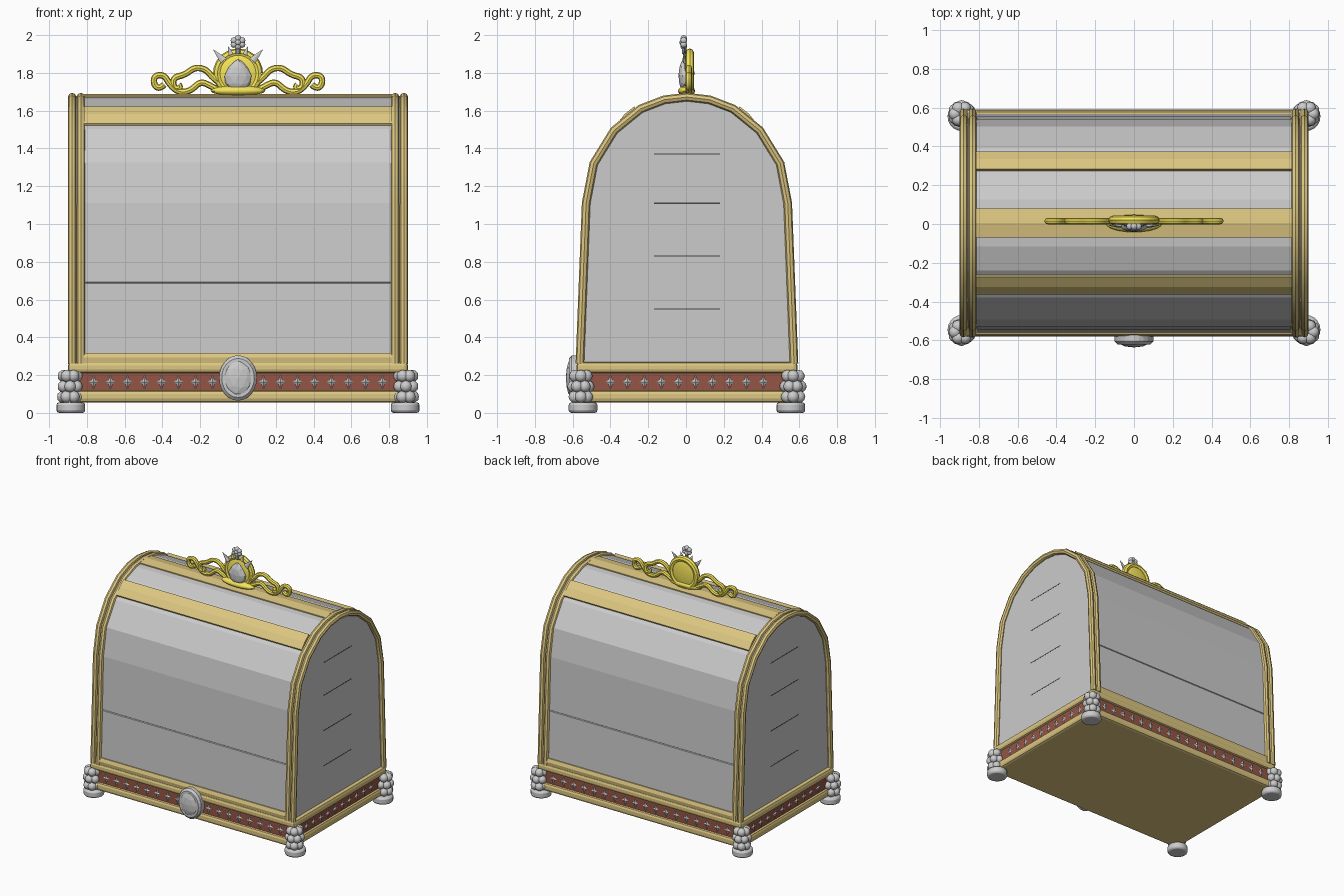
import bpy, bmesh, math
from mathutils import Matrix, Vector

if "Cube" in bpy.data.objects:
    bpy.data.objects.remove(bpy.data.objects["Cube"])

Y0 = 0.005  # depth centre of the body


def material(name, rgb):
    m = bpy.data.materials.new(name)
    m.diffuse_color = (*rgb, 1)
    m.use_nodes = True
    m.node_tree.nodes["Principled BSDF"].inputs["Base Color"].default_value = m.diffuse_color
    return m


BRASS = material("brass", (0.72, 0.57, 0.22))
GOLD = material("bright_gold", (0.92, 0.78, 0.10))
RED = material("red_band", (0.30, 0.09, 0.06))
DARK = material("dark_seam", (0.06, 0.06, 0.05))


def finish(name, bm, mat=None, smooth=None, bevel=0):
    bmesh.ops.recalc_face_normals(bm, faces=bm.faces)
    me = bpy.data.meshes.new(name)
    bm.to_mesh(me)
    bm.free()
    ob = bpy.data.objects.new(name, me)
    bpy.context.collection.objects.link(ob)
    if mat:
        me.materials.append(mat)
    if bevel:
        b = ob.modifiers.new("bevel", 'BEVEL')
        b.width, b.segments = bevel, 2
    if smooth:
        bpy.ops.object.select_all(action='DESELECT')
        ob.select_set(True)
        bpy.context.view_layer.objects.active = ob
        bpy.ops.object.shade_smooth_by_angle(angle=math.radians(smooth))
    return ob


def place(loc, scale=(1, 1, 1), rot=(0, 'X')):
    return (Matrix.Translation(loc) @ Matrix.Rotation(rot[0], 4, rot[1])
            @ Matrix.Diagonal((*scale, 1)))


def box(name, lo, hi, mat=None, bevel=0):
    bm = bmesh.new()
    lo, hi = Vector(lo), Vector(hi)
    bmesh.ops.create_cube(bm, size=1, matrix=place((lo + hi) / 2, hi - lo))
    return finish(name, bm, mat, bevel=bevel)


def prism(bm, pts, axis_from, axis_to):
    """Extrude a y-z outline along x."""
    f = bm.faces.new([bm.verts.new((axis_from, y + Y0, z)) for y, z in pts])
    r = bmesh.ops.extrude_face_region(bm, geom=[f])
    bmesh.ops.translate(bm, vec=(axis_to - axis_from, 0, 0),
                        verts=[v for v in r['geom'] if isinstance(v, bmesh.types.BMVert)])


def tube(name, pts, radius, mat, smooth_path=False):
    cu = bpy.data.curves.new(name, 'CURVE')
    cu.dimensions = '3D'
    cu.bevel_depth, cu.bevel_resolution, cu.use_fill_caps = radius, 2, True
    sp = cu.splines.new('NURBS' if smooth_path else 'POLY')
    sp.points.add(len(pts) - 1)
    for p, co in zip(sp.points, pts):
        p.co = (*co, 1)
    if smooth_path:
        sp.order_u, sp.use_endpoint_u, sp.resolution_u = 3, True, 5
    ob = bpy.data.objects.new(name, cu)
    bpy.context.collection.objects.link(ob)
    cu.materials.append(mat)
    bpy.ops.object.select_all(action='DESELECT')
    ob.select_set(True)
    bpy.context.view_layer.objects.active = ob
    bpy.ops.object.convert(target='MESH')
    bpy.ops.object.shade_smooth_by_angle(angle=math.radians(40))


# Base: two rounded mouldings with a red band between
for name, hx, hy, z0, z1, mat, bev in (
        ("lower_moulding", 0.90, 0.583, 0.055, 0.12, BRASS, 0.02),
        ("red_band", 0.882, 0.567, 0.11, 0.22, RED, 0),
        ("upper_moulding", 0.90, 0.585, 0.21, 0.27, BRASS, 0.02)):
    box(name, (-hx, Y0 - hy, z0), (hx, Y0 + hy, z1), mat, bev)

# Four-pointed studs on the band
bm = bmesh.new()


def star(origin, u, n):
    w, ring = Vector((0, 0, 1)), []
    for k in range(8):
        a = k * math.pi / 4
        r = (0.027 if k % 4 == 0 else 0.036) if k % 2 == 0 else 0.015
        ring.append(bm.verts.new(origin + u * (r * math.cos(a)) + w * (r * math.sin(a))))
    tip = bm.verts.new(origin + n * 0.01)
    for k in range(8):
        bm.faces.new((ring[k], ring[(k + 1) % 8], tip))
    bm.faces.new(ring[::-1])


for s in (-1, 1):
    for i in range(18):
        star(Vector((-0.765 + 0.09 * i, Y0 + s * 0.567, 0.163)), Vector((1, 0, 0)), Vector((0, s, 0)))
    for i in range(10):
        star(Vector((s * 0.882, Y0 - 0.405 + 0.09 * i, 0.163)), Vector((0, 1, 0)), Vector((s, 0, 0)))
finish("band_studs", bm)

# Corner feet: rounded disc under a cluster of beads
for sx in (-1, 1):
    for sy in (-1, 1):
        cx, cy = sx * 0.885, Y0 + sy * 0.55
        bm = bmesh.new()
        bmesh.ops.create_cone(bm, cap_ends=True, segments=20, radius1=0.076, radius2=0.076,
                              depth=0.056, matrix=place((cx, cy, 0.028)))
        finish("foot_disc", bm, smooth=40, bevel=0.014)
        bm = bmesh.new()
        for z, ring, r, off in ((0.085, 0.037, 0.033, 0), (0.14, 0.040, 0.032, 0.5), (0.195, 0.034, 0.033, 0)):
            for k in range(6):
                a = (k + off) * math.pi / 3
                p = (cx + sx * 0.004 + ring * math.cos(a), cy + sy * 0.012 + ring * math.sin(a), z)
                bmesh.ops.create_icosphere(bm, subdivisions=2, radius=r, matrix=place(p))
        finish("foot_beads", bm, smooth=40)

# Body: faceted barrel outline with a fine groove at the lid seam
side = [(0.565, 0.26), (0.551, 0.686), (0.545, 0.69), (0.551, 0.694), (0.536, 1.11), (0.497, 1.325),
        (0.385, 1.502), (0.245, 1.617), (0.12, 1.663), (0, 1.677)]


def full(half):
    return half + [(-y, z) for y, z in half[-2::-1]]


bm = bmesh.new()
prism(bm, full(side), -0.87, 0.87)
finish("chest_body", bm)

# Horizontal seams on the end panels
for s in (-1, 1):
    for z in (0.55, 0.83, 1.11, 1.37):
        box("end_panel_seam", (s * 0.87 - 0.001, -0.17, z - 0.003), (s * 0.87 + 0.001, 0.18, z + 0.003), DARK)

# Double arched trim at each end
arch = full([(0.567, 0.26), (0.534, 1.11), (0.494, 1.32), (0.386, 1.495), (0.245, 1.61), (0.12, 1.658), (0, 1.672)])
for s in (-1, 1):
    for n, x in (("outer_arch_trim", 0.878), ("inner_arch_trim", 0.832)):
        tube(n, [(s * x, y + Y0, z) for y, z in arch], 0.0225, BRASS)

# Long brass strips on the lid and along the foot of the walls
bm = bmesh.new()
for s in (-1, 1):
    prism(bm, [(s * y, z) for y, z in ((0.355, 1.51), (0.368, 1.533), (0.33, 1.582), (0.278, 1.623), (0.265, 1.59))],
          -0.815, 0.815)
    prism(bm, [(s * y, z) for y, z in ((0.54, 0.265), (0.578, 0.265), (0.582, 0.292), (0.572, 0.318), (0.54, 0.318))],
          -0.815, 0.815)
prism(bm, [(-0.072, 1.64), (-0.074, 1.677), (0, 1.689), (0.074, 1.677), (0.072, 1.64)], -0.815, 0.815)
finish("brass_strips", bm, BRASS)

# Front oval medallion: stepped rim and faceted dome
bm = bmesh.new()
for rx, rz, y0, y1, t in ((0.1, 0.12, -0.56, -0.605, 1), (0.1, 0.12, -0.605, -0.62, 0.86)):
    bmesh.ops.create_cone(bm, cap_ends=True, segments=24, radius1=1, radius2=t, depth=1,
                          matrix=place((0, (y0 + y1) / 2, 0.185), (rx, y0 - y1, rz))
                          @ Matrix.Rotation(math.pi / 2, 4, 'X'))
bmesh.ops.create_icosphere(bm, subdivisions=2, radius=1, matrix=place((0, -0.61, 0.185), (0.078, 0.026, 0.098)))
finish("front_medallion", bm)

# Crest: domed disc, ring, and foot
bm = bmesh.new()
bmesh.ops.create_uvsphere(bm, u_segments=24, v_segments=10, radius=1,
                          matrix=place((0, 0.018, 1.797), (0.12, 0.026, 0.12)))
bmesh.ops.create_uvsphere(bm, u_segments=20, v_segments=8, radius=1,
                          matrix=place((0, 0.003, 1.705), (0.145, 0.045, 0.028)))
finish("crest_disc", bm, GOLD, smooth=60)
ring = [(0.109 * math.cos(k * math.pi / 14), 0.02, 1.797 + 0.109 * math.sin(k * math.pi / 14)) for k in range(29)]
tube("crest_ring", ring, 0.023, GOLD)

# Crest teardrop gem
bm = bmesh.new()
bmesh.ops.create_icosphere(bm, subdivisions=2, radius=1)
for v in bm.verts:
    if v.co.z > 0:
        v.co.x *= 1 - 0.45 * v.co.z
    v.co = Vector((0, -0.008, 1.785)) + Vector((v.co.x * 0.075, v.co.y * 0.032, v.co.z * 0.088))
finish("crest_gem", bm)

# Crest scrolls, mirrored
low = [(0.39, 1.738), (0.415, 1.715), (0.445, 1.735), (0.445, 1.785), (0.39, 1.79), (0.36, 1.735),
       (0.31, 1.695), (0.25, 1.705), (0.20, 1.755), (0.15, 1.735), (0.10, 1.705)]
high = [(0.315, 1.738), (0.30, 1.72), (0.34, 1.715), (0.345, 1.775), (0.28, 1.79), (0.23, 1.83),
        (0.17, 1.82), (0.13, 1.77), (0.10, 1.75)]
for s in (-1, 1):
    tube("lower_scroll", [(s * x, 0.015, z) for x, z in low], 0.017, GOLD, True)
    tube("upper_scroll", [(s * x, 0.015, z) for x, z in high], 0.017, GOLD, True)

# Silver finial: bead flower and small leaves
bm = bmesh.new()
for k in range(6):
    a = math.pi / 6 + k * math.pi / 3
    bmesh.ops.create_icosphere(bm, subdivisions=2, radius=0.018,
                               matrix=place((0.025 * math.cos(a), -0.012, 1.961 + 0.021 * math.sin(a))))
bmesh.ops.create_icosphere(bm, subdivisions=2, radius=0.016, matrix=place((0, -0.02, 1.961)))
bmesh.ops.create_cone(bm, cap_ends=True, segments=8, radius1=0.012, radius2=0.012, depth=0.05,
                      matrix=place((0, -0.01, 1.925)))
finish("finial_flower", bm, smooth=40)
bm = bmesh.new()
for s in (-1, 1):
    for x, z, ang, ln, w in ((0.105, 1.895, 0.75, 0.085, 0.024), (0.045, 1.92, 0.35, 0.05, 0.016)):
        bmesh.ops.create_cone(bm, cap_ends=True, segments=6, radius1=w, radius2=0, depth=ln,
                              matrix=place((s * x, -0.008, z), (1, 0.5, 1), (s * ang, 'Y')))
finish("finial_leaves", bm)
